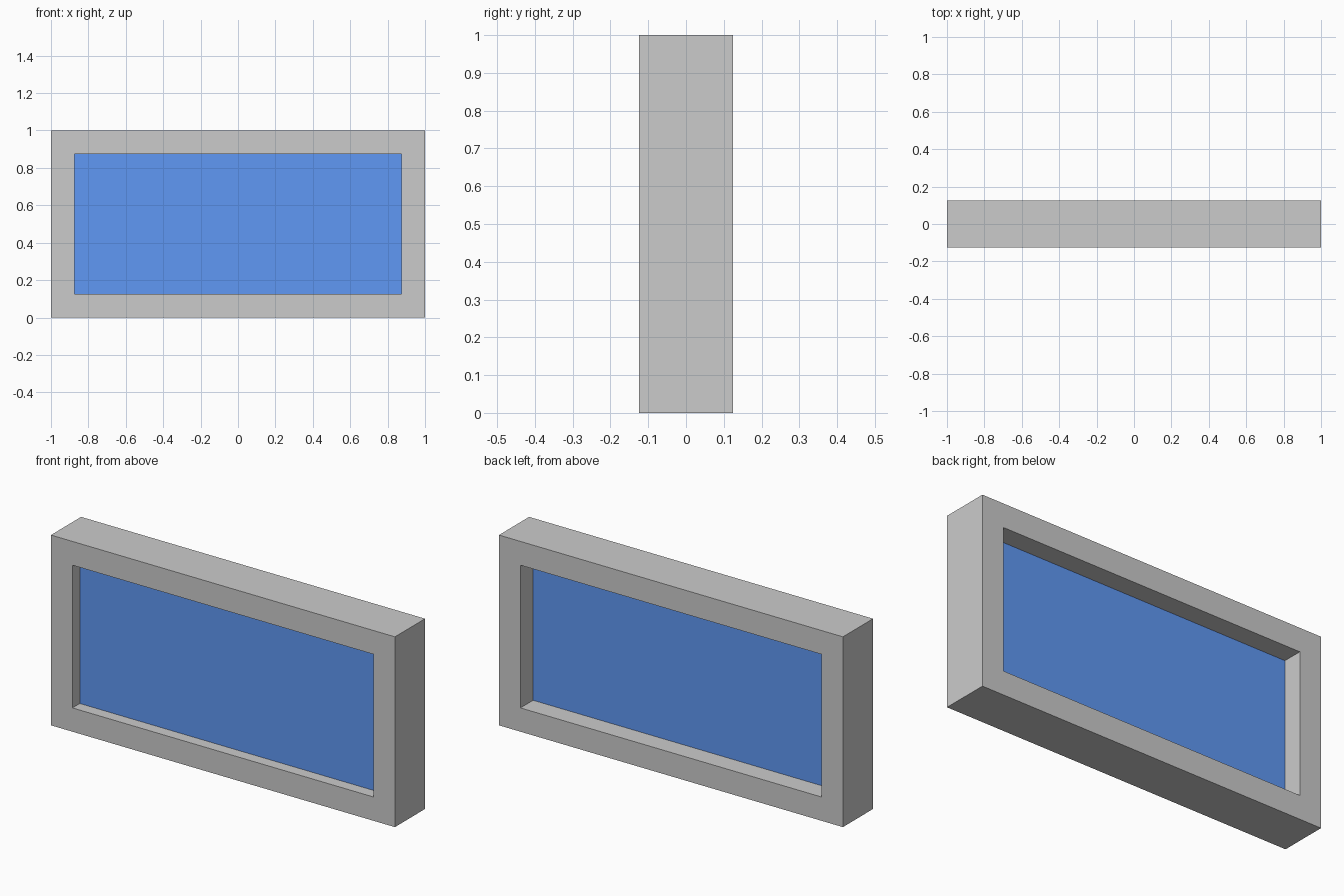
import bpy, bmesh
from mathutils import Matrix

if "Cube" in bpy.data.objects:
    bpy.data.objects.remove(bpy.data.objects["Cube"])


def box(name, size, centre, border=0.0):
    """Box mesh; with a border it becomes an open frame along y."""
    bm = bmesh.new()
    bmesh.ops.create_cube(bm, size=1.0)
    bmesh.ops.transform(bm, verts=bm.verts,
                        matrix=Matrix.Translation(centre) @ Matrix.Diagonal((*size, 1)))
    if border:
        bm.normal_update()
        ends = [f for f in bm.faces if abs(f.normal.y) > 0.9]
        bmesh.ops.inset_individual(bm, faces=ends, thickness=border, use_even_offset=True)
        rims = [e for f in ends for e in f.edges]
        bmesh.ops.delete(bm, geom=ends, context='FACES_ONLY')
        bmesh.ops.bridge_loops(bm, edges=rims)
    bmesh.ops.recalc_face_normals(bm, faces=bm.faces)
    mesh = bpy.data.meshes.new(name)
    bm.to_mesh(mesh)
    bm.free()
    obj = bpy.data.objects.new(name, mesh)
    bpy.context.collection.objects.link(obj)
    return obj


# Outer frame
box("frame", (2.0, 0.25, 1.0), (0, 0, 0.5), border=0.125)

# Recessed blue panel, set deeper at the back than at the front
y_front, y_back = -0.064, 0.02
panel = box("panel", (1.75, y_back - y_front, 0.75), (0, (y_front + y_back) / 2, 0.5))
blue = bpy.data.materials.new("blue")
blue.diffuse_color = (0.117, 0.315, 0.912, 1.0)
blue.use_nodes = True
blue.node_tree.nodes["Principled BSDF"].inputs["Base Color"].default_value = blue.diffuse_color
panel.data.materials.append(blue)
